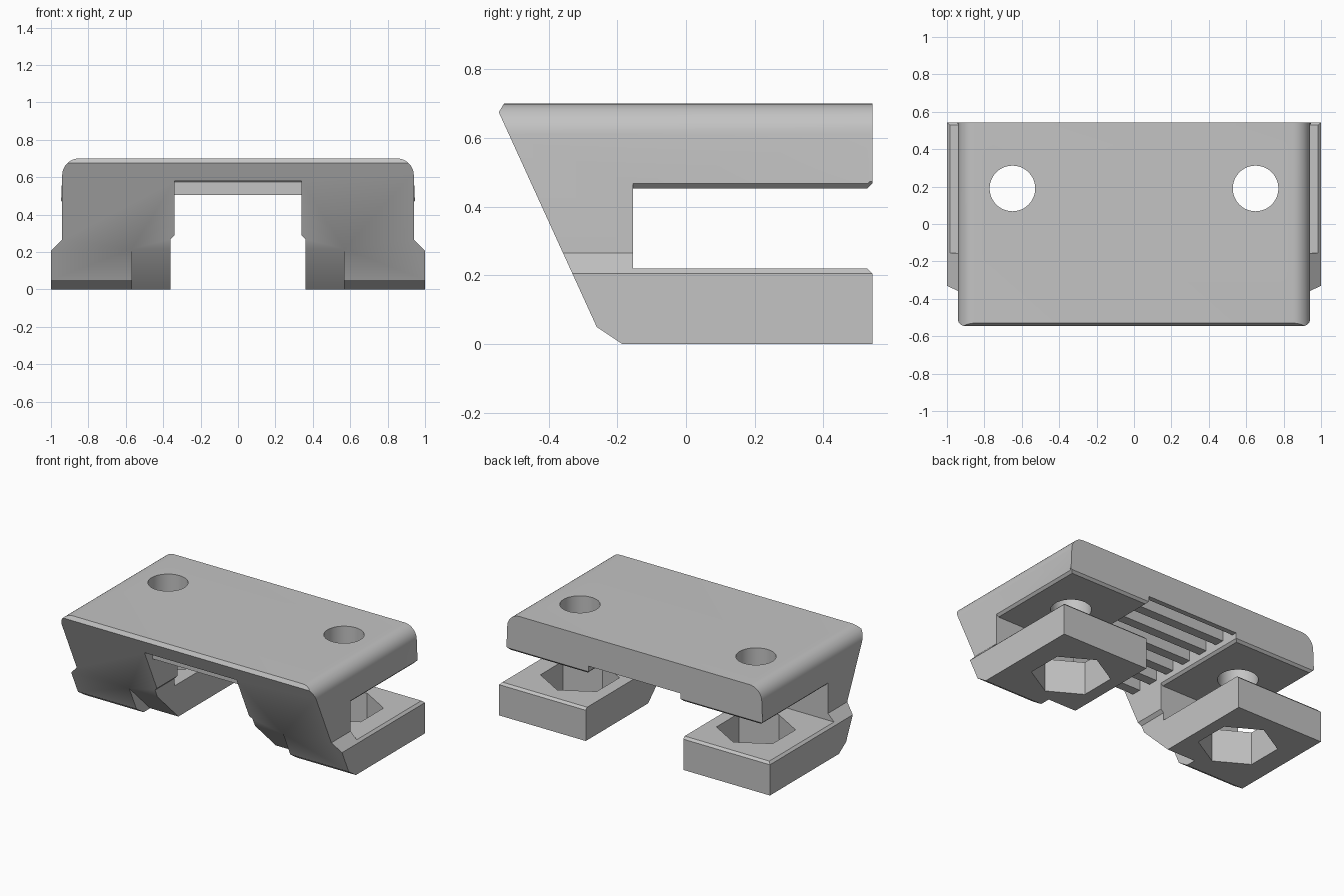
import bpy, bmesh
from math import sin, cos, pi, radians

if "Cube" in bpy.data.objects:
    bpy.data.objects.remove(bpy.data.objects["Cube"], do_unlink=True)

grey = bpy.data.materials.new("light_grey")
grey.use_nodes = True
colour = (0.55, 0.55, 0.55, 1)
grey.diffuse_color = colour
grey.node_tree.nodes["Principled BSDF"].inputs["Base Color"].default_value = colour


def prism(name, points, axis, start, end, bevel_rule=None):
    """Extrude a 2D outline along an axis, optionally chamfering chosen edges."""
    place = {"x": lambda p, t: (t, p[0], p[1]),
             "y": lambda p, t: (p[0], t, p[1]),
             "z": lambda p, t: (p[0], p[1], t)}[axis]
    bm = bmesh.new()
    a = [bm.verts.new(place(p, start)) for p in points]
    b = [bm.verts.new(place(p, end)) for p in points]
    bm.faces.new(a)
    bm.faces.new(b[::-1])
    n = len(points)
    for i in range(n):
        j = (i + 1) % n
        bm.faces.new((a[i], b[i], b[j], a[j]))
    if bevel_rule:
        edges = [e for e in bm.edges if bevel_rule(e)]
        bmesh.ops.bevel(bm, geom=edges, offset=0.015, segments=1, affect="EDGES")
    bmesh.ops.recalc_face_normals(bm, faces=bm.faces)
    mesh = bpy.data.meshes.new(name)
    bm.to_mesh(mesh)
    bm.free()
    mesh.materials.append(grey)
    obj = bpy.data.objects.new(name, mesh)
    bpy.context.collection.objects.link(obj)
    return obj


def combine(target, other, operation="DIFFERENCE"):
    """Apply a boolean and discard the second solid."""
    mod = target.modifiers.new("combine", "BOOLEAN")
    mod.operation = operation
    mod.solver = "EXACT"
    mod.object = other
    bpy.context.view_layer.objects.active = target
    bpy.ops.object.modifier_apply(modifier=mod.name)
    bpy.data.objects.remove(other, do_unlink=True)


def circle(cx, cy, radius, sides, turn=0.0):
    return [(cx + radius * cos(turn + 2 * pi * i / sides),
             cy + radius * sin(turn + 2 * pi * i / sides)) for i in range(sides)]


BACK, TOP, HALF, ROUND = 0.543, 0.70, 0.94, 0.09
SLOT_LOW, SLOT_HIGH, SLOT_FRONT = 0.22, 0.453, -0.155

# Arch-shaped body: flared feet, rounded top corners, channel between the legs
half = [(0.34, 0.505), (0.34, 0.29), (0.36, 0.27), (0.36, 0),
        (1, 0), (1, 0.205), (HALF, 0.265)]
for i in range(11):
    t = pi / 2 * i / 10
    half.append((HALF - ROUND + ROUND * cos(t), TOP - ROUND + ROUND * sin(t)))
outline = half + [(-x, z) for x, z in reversed(half)]


def back_rim(e):
    return (all(v.co.y > BACK - 0.001 and v.co.z > 0.26 for v in e.verts)
            and any(abs(v.co.x) > 0.4 for v in e.verts))


body = prism("clamp_body", outline, "y", -0.7, BACK, back_rim)

# Sloping front face with small chamfers at the top and bottom
hull = [(-0.17, -0.01), (-0.26, 0.05), (-0.545, 0.675), (-0.524, 0.71),
        (0.7, 0.71), (0.7, -0.01)]
combine(body, prism("front_slope_cutter", hull, "x", -1.2, 1.2), "INTERSECT")

# Slot from the back between plate and feet, with a chamfered mouth
lip = BACK - 0.015
slot = [(SLOT_FRONT, SLOT_LOW), (lip, SLOT_LOW), (lip + 0.05, SLOT_LOW - 0.05),
        (lip + 0.05, SLOT_HIGH + 0.05), (lip, SLOT_HIGH), (SLOT_FRONT, SLOT_HIGH)]
combine(body, prism("slot_cutter", slot, "x", -1.2, 1.2))

# Row of belt tooth grooves in the channel ceiling
for i in range(7):
    y = -0.46 + 0.154 * i
    groove = [(y - 0.045, 0.48), (y + 0.045, 0.48), (y + 0.045, 0.575),
              (y + 0.03, 0.59), (y - 0.03, 0.59), (y - 0.045, 0.575)]
    combine(body, prism("groove_cutter", groove, "x", -0.34, 0.34))

# Underside chamfers, toe cuts, nut pockets and screw holes on both sides
toe = [(-0.6, 0.259), (-0.38, 0.259), (-0.115, 0), (-0.064, -0.05), (-0.6, -0.05)]
for s in (-1, 1):
    for edge, out in ((HALF, 1), (0.34, -1)):
        chamfer = [(s * (edge + out * dx), SLOT_HIGH + dz)
                   for dx, dz in ((-0.025, -0.01), (0.02, 0.035), (0.02, -0.01))]
        combine(body, prism("chamfer_cutter", chamfer, "y", SLOT_FRONT, 0.7))
    combine(body, prism("toe_cutter", toe, "x", s * 0.3, s * 0.568))
    combine(body, prism("nut_cutter", circle(s * 0.65, 0.19, 0.24, 6, pi / 6),
                        "z", -0.1, 0.3))
    combine(body, prism("hole_cutter", circle(s * 0.65, 0.19, 0.122, 48),
                        "z", 0.4, 0.8))

# Smooth rounds with sharp edges kept
bpy.ops.object.select_all(action="DESELECT")
body.select_set(True)
bpy.context.view_layer.objects.active = body
bpy.ops.object.shade_smooth_by_angle(angle=radians(25))
